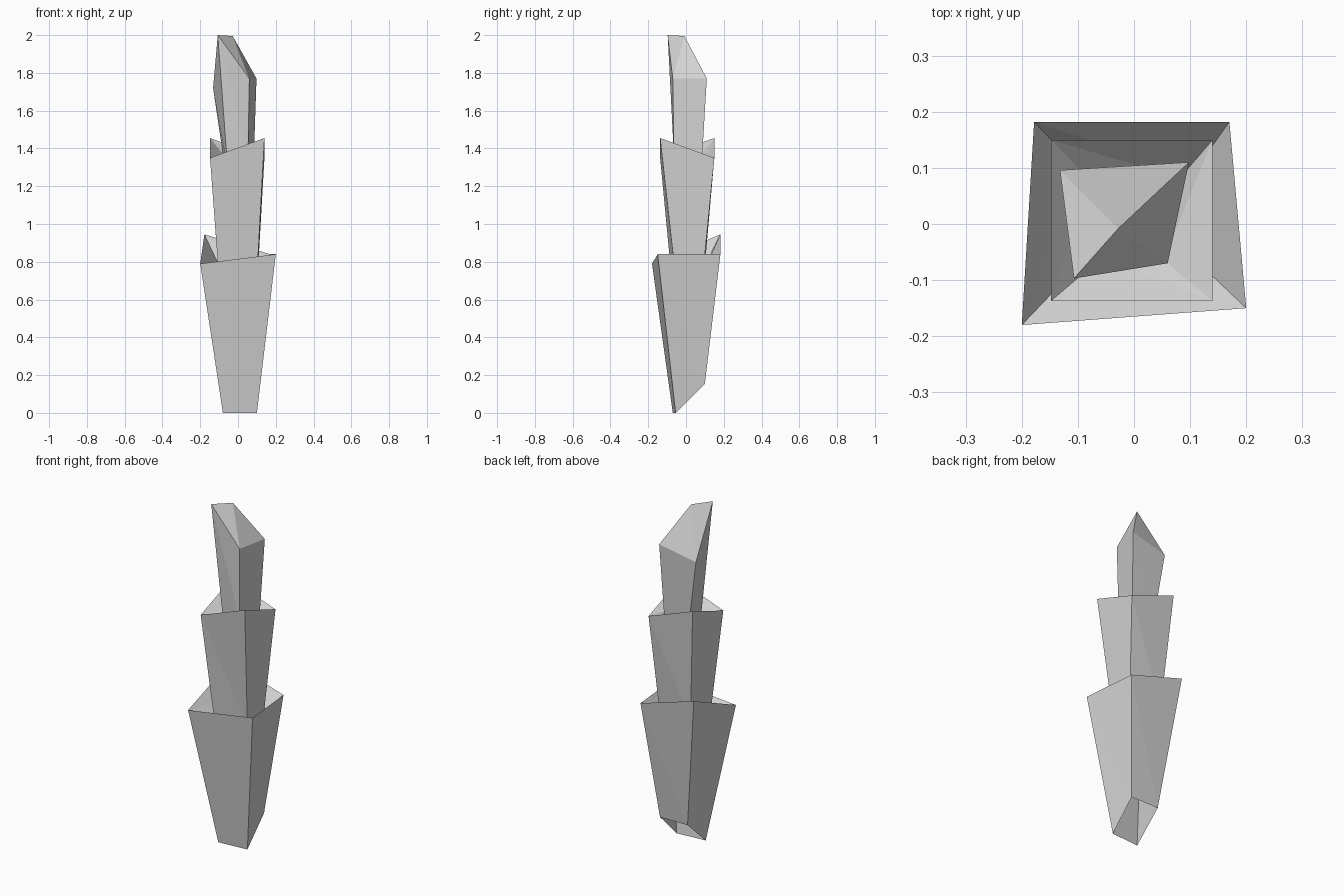
import bpy
import bmesh

# Remove the default cube
cube = bpy.data.objects.get("Cube")
if cube:
    bpy.data.objects.remove(cube, do_unlink=True)

# Single flat stone colour
COLOUR = (0.65, 0.65, 0.65, 1)
stone = bpy.data.materials.new("pale_grey")
stone.use_nodes = True
stone.diffuse_color = COLOUR
stone.node_tree.nodes["Principled BSDF"].inputs["Base Color"].default_value = COLOUR


def ring(xs, ys, zs):
    """Four corners: front -x, front +x, back +x, back -x."""
    return list(zip(xs, ys, zs))


def build_segment(name, rings, peak=None):
    """Skin a stack of four-cornered rings, with an optional peak on top."""
    bm = bmesh.new()
    loops = [[bm.verts.new(corner) for corner in r] for r in rings]
    for low, high in zip(loops, loops[1:]):
        for i in range(4):
            j = (i + 1) % 4
            bm.faces.new((low[i], low[j], high[i]))
            bm.faces.new((low[j], high[j], high[i]))
    if peak:
        tip = bm.verts.new(peak)
        top = loops[-1]
        for i in range(4):
            bm.faces.new((top[i], top[(i + 1) % 4], tip))
    mesh = bpy.data.meshes.new(name)
    bm.to_mesh(mesh)
    bm.free()
    mesh.materials.append(stone)
    obj = bpy.data.objects.new(name, mesh)
    bpy.context.scene.collection.objects.link(obj)
    return obj


# Open slanted foot, uneven rims, and the sunken collars between segments
foot = ring((-.08, .1, .1, -.08), (-.07, -.055, .1, .1), (0, 0, .155, .155))
lower_rim = ring((-.2, .2, .17, -.178), (-.18, -.15, .182, .182), (.79, .84, .84, .945))
lower_collar = ring((-.1, .1, .105, -.1), (-.075, -.055, .09, .1), (.7, .72, .74, .78))
middle_rim = ring((-.148, .14, .14, -.148), (-.137, -.137, .15, .15), (1.35, 1.455, 1.35, 1.455))
middle_collar = ring((-.055, .053, .082, -.08), (-.058, -.064, .082, .08), (1.3, 1.36, 1.3, 1.37))
tip_rim = ring((-.107, .06, .098, -.132), (-.097, -.07, .11, .096), (2, 1.77, 1.77, 1.72))

# Three stacked segments
build_segment("lower_segment", [foot, lower_rim, lower_collar])
build_segment("middle_segment", [lower_collar, middle_rim, middle_collar])
build_segment("tip_segment", [middle_collar, tip_rim], peak=(-.028, -.008, 1.995))
